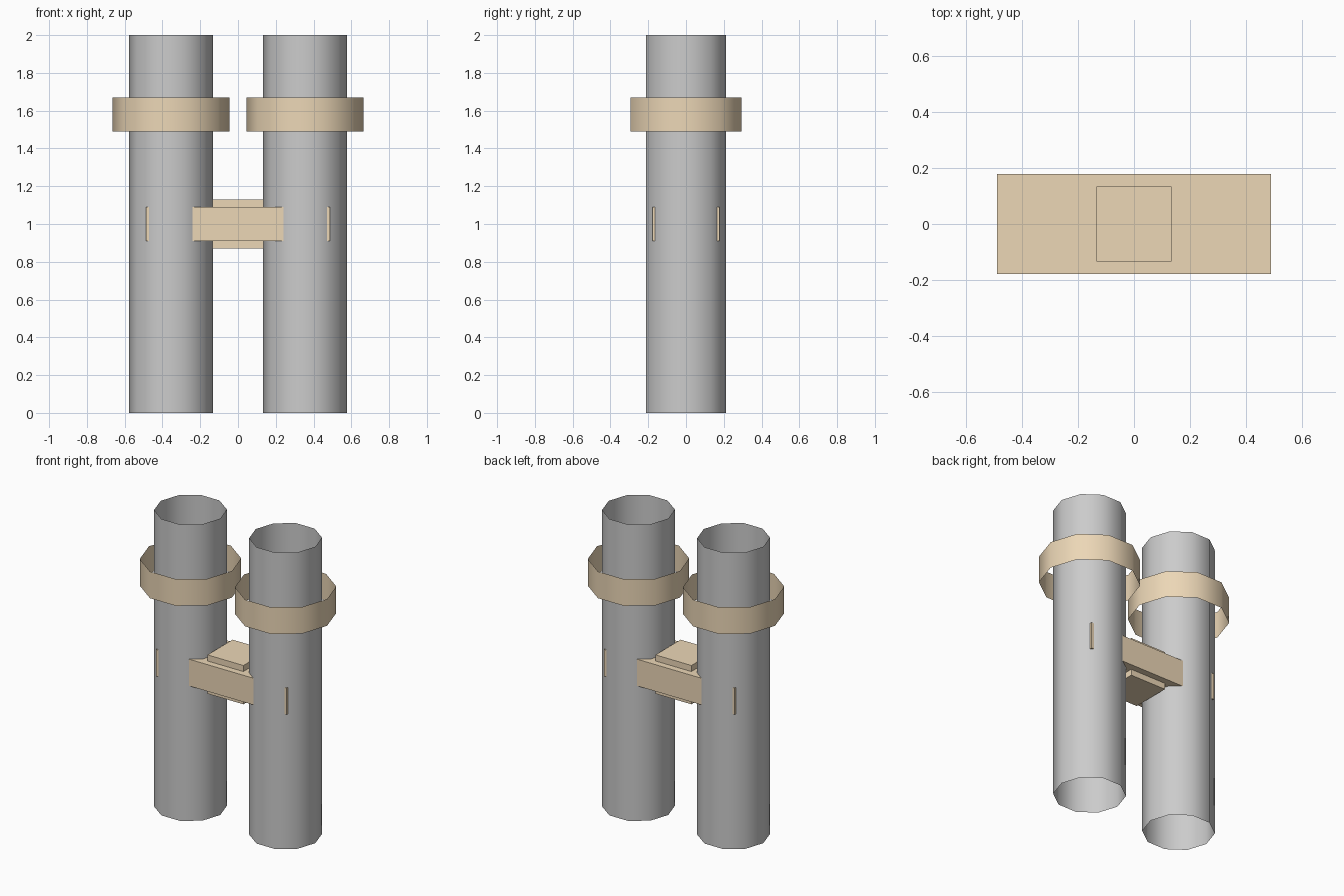
import bpy

if "Cube" in bpy.data.objects:
    bpy.data.objects.remove(bpy.data.objects["Cube"])

tan = bpy.data.materials.new("tan")
tan.diffuse_color = (0.84, 0.68, 0.47, 1)
tan.use_nodes = True
tan.node_tree.nodes["Principled BSDF"].inputs["Base Color"].default_value = tan.diffuse_color


def tube(name, x, radius, z0, z1, mat=None):
    # open ten-sided wall, smooth shaded, corners on the x axis
    bpy.ops.mesh.primitive_cylinder_add(
        vertices=10, radius=radius, depth=z1 - z0, end_fill_type='NOTHING',
        location=(x, 0, (z0 + z1) / 2), rotation=(0, 0, 1.5707963))
    ob = bpy.context.object
    ob.name = name
    bpy.ops.object.shade_smooth()
    if mat:
        ob.data.materials.append(mat)


def box(name, size, z):
    bpy.ops.mesh.primitive_cube_add(size=1, location=(0, 0, z))
    ob = bpy.context.object
    ob.name = name
    ob.scale = size
    ob.data.materials.append(tan)


# two barrels, each with a loose collar band
for side, x in (("left", -0.355), ("right", 0.355)):
    tube(side + "_tube", x, 0.2225, 0, 2)
    tube(side + "_collar", x, 0.31, 1.49, 1.67, tan)

# cross bar running through both tubes, and the block in its middle
box("cross_bar", (0.976, 0.356, 0.18), 1.0)
box("center_block", (0.268, 0.268, 0.262), 1.0)
